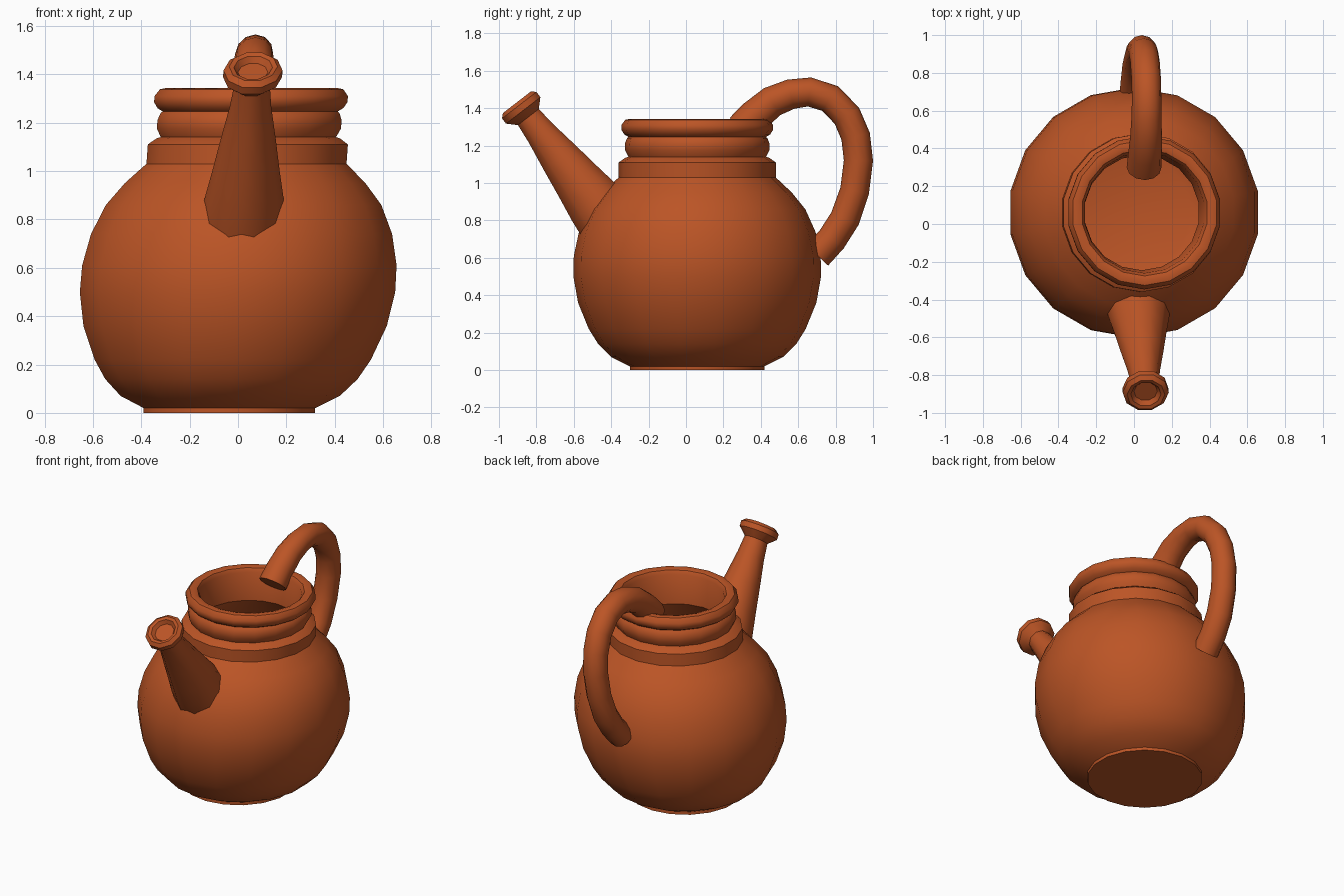
import bpy, bmesh, math
from mathutils import Vector

if "Cube" in bpy.data.objects:
    bpy.data.objects.remove(bpy.data.objects["Cube"], do_unlink=True)

clay = bpy.data.materials.new("terracotta")
clay.use_nodes = True
clay.diffuse_color = (0.5, 0.09, 0.019, 1)
clay.node_tree.nodes["Principled BSDF"].inputs["Base Color"].default_value = clay.diffuse_color

CENTRE_Y = 0.06


def lean(p):
    """The hand-thrown pot leans a little to its left."""
    return Vector((p.x + 0.07 * p.z - 0.037, p.y, p.z))


def loft(name, rings, angle=38):
    """Skin a list of point rings and close both ends."""
    bm = bmesh.new()
    loops = [[bm.verts.new(lean(p)) for p in ring] for ring in rings]
    n = len(loops[0])
    for a, b in zip(loops, loops[1:]):
        for i in range(n):
            j = (i + 1) % n
            bm.faces.new((a[i], a[j], b[j], b[i]))
    bm.faces.new(loops[0])
    bm.faces.new(loops[-1])
    bmesh.ops.recalc_face_normals(bm, faces=bm.faces)
    mesh = bpy.data.meshes.new(name)
    bm.to_mesh(mesh)
    bm.free()
    mesh.materials.append(clay)
    obj = bpy.data.objects.new(name, mesh)
    bpy.context.collection.objects.link(obj)
    bpy.ops.object.select_all(action="DESELECT")
    obj.select_set(True)
    bpy.context.view_layer.objects.active = obj
    bpy.ops.object.shade_smooth_by_angle(angle=math.radians(angle))
    return obj


def revolve(name, profile, sides=18):
    """Turn a (radius, z) profile about the pot's axis."""
    turns = [math.radians(10) + math.tau * i / sides for i in range(sides)]
    return loft(name, [[Vector((r * math.cos(t), CENTRE_Y + r * math.sin(t), z))
                        for t in turns] for r, z in profile])


def ring(y, z, r, tangent, sides):
    normal = Vector((0, -tangent.z, tangent.y))
    turns = [math.tau * i / sides for i in range(sides)]
    return [Vector((r * math.cos(t), y, z)) + normal * (r * math.sin(t)) for t in turns]


def tube(name, path, sides):
    """Sweep a round section along (y, z, radius) points."""
    pts = [Vector((0, y, z)) for y, z, r in path]
    rings = []
    for i, (y, z, r) in enumerate(path):
        tangent = pts[min(i + 1, len(pts) - 1)] - pts[max(i - 1, 0)]
        rings.append(ring(y, z, r, tangent.normalized(), sides))
    return loft(name, rings)


# Pot: foot, round belly, collar, neck, rim, then the hollow inside
foot = [(0.36, 0), (0.36, 0.02)]
belly = [(0.46, 0.07), (0.53, 0.14), (0.58, 0.22), (0.637, 0.36), (0.662, 0.5),
         (0.66, 0.61), (0.632, 0.74), (0.578, 0.86), (0.505, 0.95), (0.42, 1.03)]
collar = [(0.42, 1.11), (0.385, 1.135)]
neck = [(0.368, 1.14), (0.386, 1.175), (0.387, 1.21), (0.375, 1.24), (0.35, 1.26)]
rim = [(0.365, 1.245), (0.39, 1.26), (0.406, 1.285), (0.406, 1.31),
       (0.385, 1.338), (0.36, 1.343), (0.335, 1.335)]
hollow = [(0.32, 1.31), (0.305, 1.12), (0.40, 1.0), (0.54, 0.86), (0.62, 0.65),
          (0.625, 0.48), (0.55, 0.23), (0.43, 0.09), (0.33, 0.05)]
revolve("pot_body", foot + belly + collar + neck + rim + hollow)

# Spout: straight taper, flared lip and a shallow mouth along one axis
axis = Vector((0, -0.61, 0.79)).normalized()
start = Vector((0, -0.47, 0.87))
spout = [(-0.06, 0.172), (0.03, 0.162), (0.16, 0.14), (0.33, 0.114), (0.5, 0.086),
         (0.61, 0.074), (0.625, 0.09), (0.655, 0.122), (0.69, 0.122),
         (0.71, 0.1), (0.705, 0.08), (0.68, 0.062)]
rings = []
for d, r in spout:
    p = start + axis * d
    rings.append(ring(p.y, p.z, r, axis, 10))
loft("spout", rings)

# Handle: loop from inside the rim down to the belly
tube("handle", [(0.30, 1.285, 0.092), (0.37, 1.36, 0.089), (0.46, 1.435, 0.084),
                (0.56, 1.475, 0.08), (0.66, 1.487, 0.078), (0.77, 1.452, 0.078),
                (0.86, 1.36, 0.078), (0.907, 1.25, 0.078), (0.922, 1.12, 0.078),
                (0.902, 0.96, 0.078), (0.85, 0.81, 0.08), (0.78, 0.7, 0.08),
                (0.70, 0.615, 0.082)], 12)
